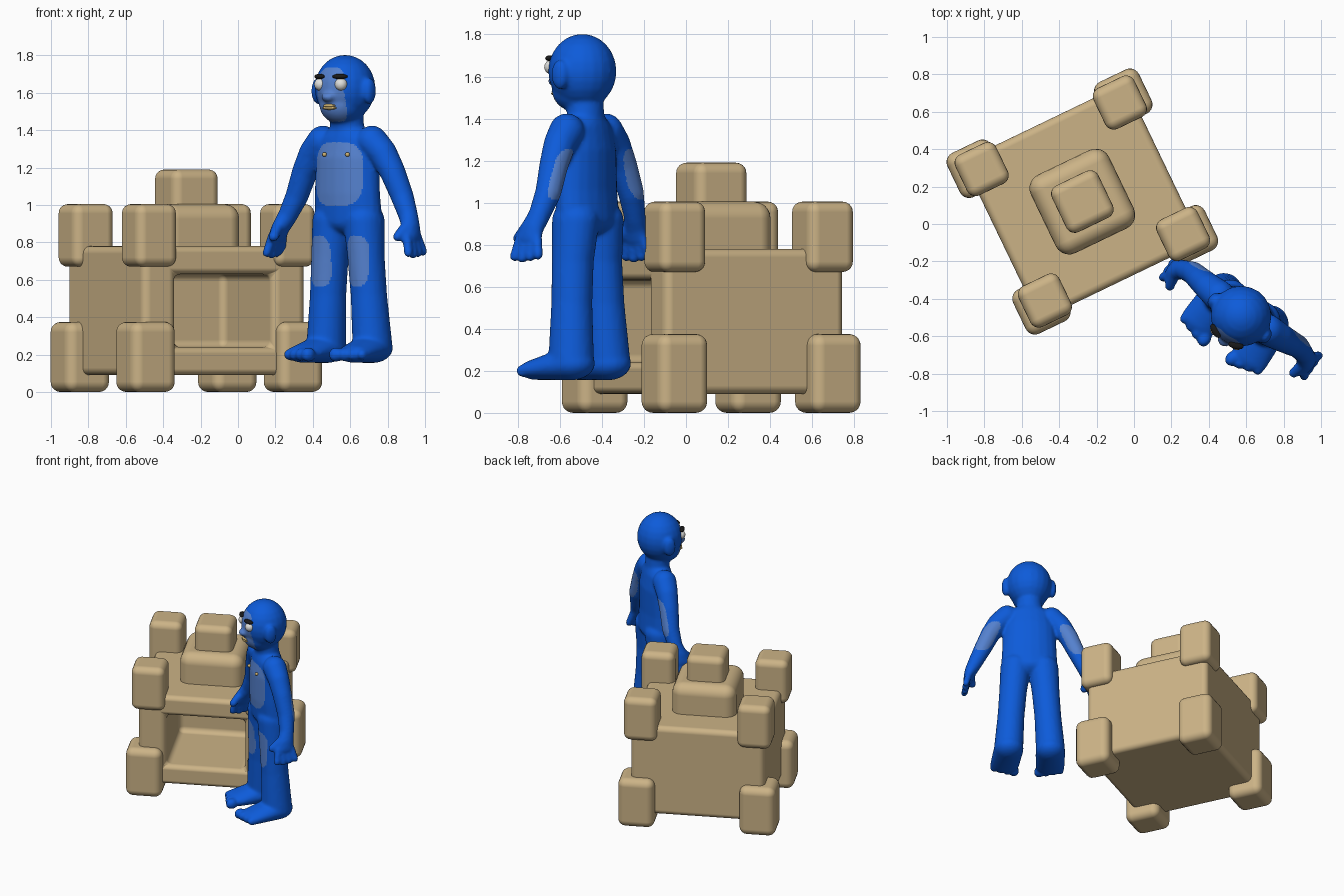
import bpy, bmesh, math
from mathutils import Matrix, Vector

if "Cube" in bpy.data.objects:
    bpy.data.objects.remove(bpy.data.objects["Cube"])


def material(name, rgb):
    m = bpy.data.materials.new(name)
    m.use_nodes = True
    m.diffuse_color = (*rgb, 1)
    bsdf = next(n for n in m.node_tree.nodes if n.type == 'BSDF_PRINCIPLED')
    bsdf.inputs["Base Color"].default_value = (*rgb, 1)
    bsdf.inputs["Roughness"].default_value = 0.6
    return m


SAND = material("sand", (0.60, 0.45, 0.24))
BLUE = material("strong blue", (0.004, 0.105, 0.70))
PALE = material("pale blue", (0.09, 0.22, 0.62))
WHITE = material("eye white", (0.75, 0.75, 0.72))
BLACK = material("black", (0.01, 0.01, 0.01))
GOLD = material("dull gold", (0.62, 0.45, 0.17))

HUT = Matrix.Translation((-0.276, 0.12, 0)) @ Matrix.Rotation(math.radians(25.7), 4, 'Z')
FIGURE = Matrix.Translation((0.585, -0.475, 0)) @ Matrix.Rotation(math.radians(-35), 4, 'Z')


def add_object(name, bm, mat, frame):
    bmesh.ops.recalc_face_normals(bm, faces=bm.faces)
    me = bpy.data.meshes.new(name)
    for f in bm.faces:
        f.smooth = True
    bm.to_mesh(me)
    bm.free()
    me.materials.append(mat)
    ob = bpy.data.objects.new(name, me)
    ob.matrix_world = frame
    bpy.context.scene.collection.objects.link(ob)
    return ob


def box_mesh(x, y, z0, z1, sx, sy):
    bm = bmesh.new()
    bmesh.ops.create_cube(bm, size=1)
    bmesh.ops.scale(bm, vec=(sx, sy, z1 - z0), verts=bm.verts)
    bmesh.ops.translate(bm, vec=(x, y, (z0 + z1) / 2), verts=bm.verts)
    return bm


def soften(ob, radius):
    mod = ob.modifiers.new("round_edges", 'BEVEL')
    mod.width, mod.segments = radius, 5
    mod.limit_method = 'ANGLE'
    mod.harden_normals = True


def block(name, x, y, z0, z1, size, radius):
    soften(add_object(name, box_mesh(x, y, z0, z1, size, size), SAND, HUT), radius)


# Hut body with a recessed room in its front
bm = box_mesh(0, 0, 0.09, 0.78, 0.965, 0.945)
front = min(bm.faces, key=lambda f: f.calc_center_median().y)
bmesh.ops.inset_region(bm, faces=[front], thickness=0.1)
for v in front.verts:
    v.co.x = math.copysign(0.285, v.co.x)
    v.co.z = 0.63 if v.co.z > 0.43 else 0.24
room = bmesh.ops.extrude_face_region(bm, geom=[front])
bmesh.ops.translate(bm, vec=(0, 0.59, 0),
                    verts=[g for g in room["geom"] if isinstance(g, bmesh.types.BMVert)])
if front.is_valid:
    bmesh.ops.delete(bm, geom=[front], context='FACES_ONLY')
soften(add_object("hut_body", bm, SAND, HUT), 0.04)

# Corner blocks and stepped roof
for sx, side in ((-1, "right"), (1, "left")):
    for sy, end in ((-1, "front"), (1, "back")):
        block(f"lower_block_{end}_{side}", sx * 0.4375, sy * 0.405, 0, 0.375, 0.262, 0.055)
        block(f"upper_block_{end}_{side}", sx * 0.41, sy * 0.39, 0.67, 1.005, 0.242, 0.05)
block("roof_step", 0, 0, 0.7, 1.005, 0.464, 0.08)
block("roof_top", 0, 0, 0.95, 1.19, 0.276, 0.05)


# Figure pieces: ellipsoids and hulls between consecutive ellipsoids
def ball(bm, p, r):
    r = (r, r, r) if isinstance(r, (int, float)) else r
    m = Matrix.Translation(p) @ Matrix.Diagonal((*r, 1))
    return bmesh.ops.create_uvsphere(bm, u_segments=20, v_segments=12, radius=1, matrix=m)["verts"]


def chain(bm, nodes):
    for a, b in zip(nodes, nodes[1:]):
        part = bmesh.new()
        ball(part, *a)
        ball(part, *b)
        hull = bmesh.ops.convex_hull(part, input=part.verts)
        loose = {g for g in hull["geom_interior"] + hull["geom_unused"]
                 if isinstance(g, bmesh.types.BMVert)}
        bmesh.ops.delete(part, geom=list(loose), context='VERTS')
        tmp = bpy.data.meshes.new("piece")
        part.to_mesh(tmp)
        part.free()
        bm.from_mesh(tmp)
        bpy.data.meshes.remove(tmp)


bm = bmesh.new()
# Torso, neck, head and nose
chain(bm, [((0, 0.01, 0.92), (0.205, 0.115, 0.08)), ((0, 0, 1.06), (0.198, 0.115, 0.08)),
           ((0, 0, 1.25), (0.19, 0.115, 0.09)), ((0, 0, 1.34), (0.17, 0.1, 0.08)),
           ((0, 0, 1.40), (0.095, 0.085, 0.05)), ((0, -0.01, 1.48), (0.09, 0.09, 0.05))])
ball(bm, (0, -0.022, 1.625), (0.163, 0.163, 0.178))
ball(bm, (0, -0.05, 1.535), (0.12, 0.125, 0.105))
ball(bm, (0, -0.18, 1.577), (0.04, 0.032, 0.026))
for s in (-1, 1):
    ball(bm, (s * 0.168, -0.035, 1.61), (0.03, 0.045, 0.072))
    # Arm, palm, thumb and fingers
    chain(bm, [((s * 0.16, 0, 1.34), 0.085), ((s * 0.225, 0.005, 1.28), 0.077),
               ((s * 0.285, 0.012, 1.18), 0.069), ((s * 0.342, 0.02, 1.05), 0.062),
               ((s * 0.395, 0.005, 0.94), 0.052), ((s * 0.425, -0.015, 0.88), (0.043, 0.06, 0.045)),
               ((s * 0.44, -0.025, 0.83), (0.034, 0.068, 0.035))])
    chain(bm, [((s * 0.42, -0.04, 0.89), 0.033), ((s * 0.405, -0.11, 0.83), 0.027)])
    for i in range(4):
        y = -0.082 + 0.038 * i
        tip = 0.735 + 0.008 * abs(i - 1)
        chain(bm, [((s * 0.44, y * 0.85 - 0.004, 0.83), 0.025),
                   ((s * 0.462, y * 1.2 + 0.006, tip), 0.024)])
    # Leg, foot and toes
    chain(bm, [((s * 0.1, 0.01, 0.92), (0.11, 0.115, 0.09)), ((s * 0.118, 0.005, 0.72), (0.1, 0.1, 0.08)),
               ((s * 0.133, 0.01, 0.52), (0.097, 0.098, 0.08)), ((s * 0.15, 0.018, 0.26), (0.105, 0.11, 0.09))])
    chain(bm, [((s * 0.15, 0.02, 0.235), (0.107, 0.115, 0.08)), ((s * 0.165, -0.175, 0.205), (0.105, 0.06, 0.048))])
    for i in range(4):
        r = 0.036 - 0.003 * i
        ball(bm, (s * (0.09 + 0.05 * i), -0.235 + 0.012 * i, 0.2), (r, r + 0.008, r + 0.004))

body = add_object("figure_body", bm, BLUE, FIGURE)
body.data.materials.append(PALE)
merge = body.modifiers.new("merge", 'REMESH')
merge.mode, merge.voxel_size, merge.use_smooth_shade = 'VOXEL', 0.01, True
relax = body.modifiers.new("relax", 'SMOOTH')
relax.factor, relax.iterations = 0.5, 9
bpy.context.view_layer.update()
merged = bpy.data.meshes.new_from_object(body.evaluated_get(bpy.context.evaluated_depsgraph_get()))
body.modifiers.clear()
body.data = merged
if len(merged.materials) < 2:
    merged.materials.clear()
    merged.materials.append(BLUE)
    merged.materials.append(PALE)


# Pale patches on face, chest, knees and backs of the arms
def rounded(u, v, half_u, half_v):
    return abs(u / half_u) ** 3.5 + abs(v / half_v) ** 3.5 < 1


def is_pale(c):
    x = abs(c.x)
    if c.y < -0.05:
        if rounded(x, c.z - 1.59, 0.088, 0.145) or rounded(x, c.z - 1.165, 0.152, 0.17):
            return True
    if c.y < -0.02 and rounded(x - 0.122, c.z - 0.7, 0.066, 0.135):
        return True
    arm = 0.285 + (1.18 - c.z) * 0.44
    return c.y > 0.025 and rounded(x - arm, c.z - 1.135, 0.058, 0.12)


for p in merged.polygons:
    p.use_smooth = True
    p.material_index = 1 if is_pale(p.center) else 0


# Small facial and chest details
def detail(name, mat, p, r, turn=0):
    b = bmesh.new()
    ball(b, (0, 0, 0), r)
    add_object(name, b, mat, FIGURE @ Matrix.Translation(p) @ Matrix.Rotation(turn, 4, 'Z'))


for s, side in ((-1, "right"), (1, "left")):
    detail(f"{side}_eye", WHITE, (s * 0.067, -0.155, 1.645), 0.034)
    detail(f"{side}_eyebrow", BLACK, (s * 0.067, -0.165, 1.687), (0.042, 0.02, 0.014), s * 0.4)
    detail(f"{side}_nipple", GOLD, (s * 0.075, -0.107, 1.27), 0.012)
for z, half in ((1.531, 0.038), (1.519, 0.044)):
    detail("upper_lip" if half < 0.04 else "lower_lip", GOLD, (0, -0.167, z), (half, 0.02, 0.01))
